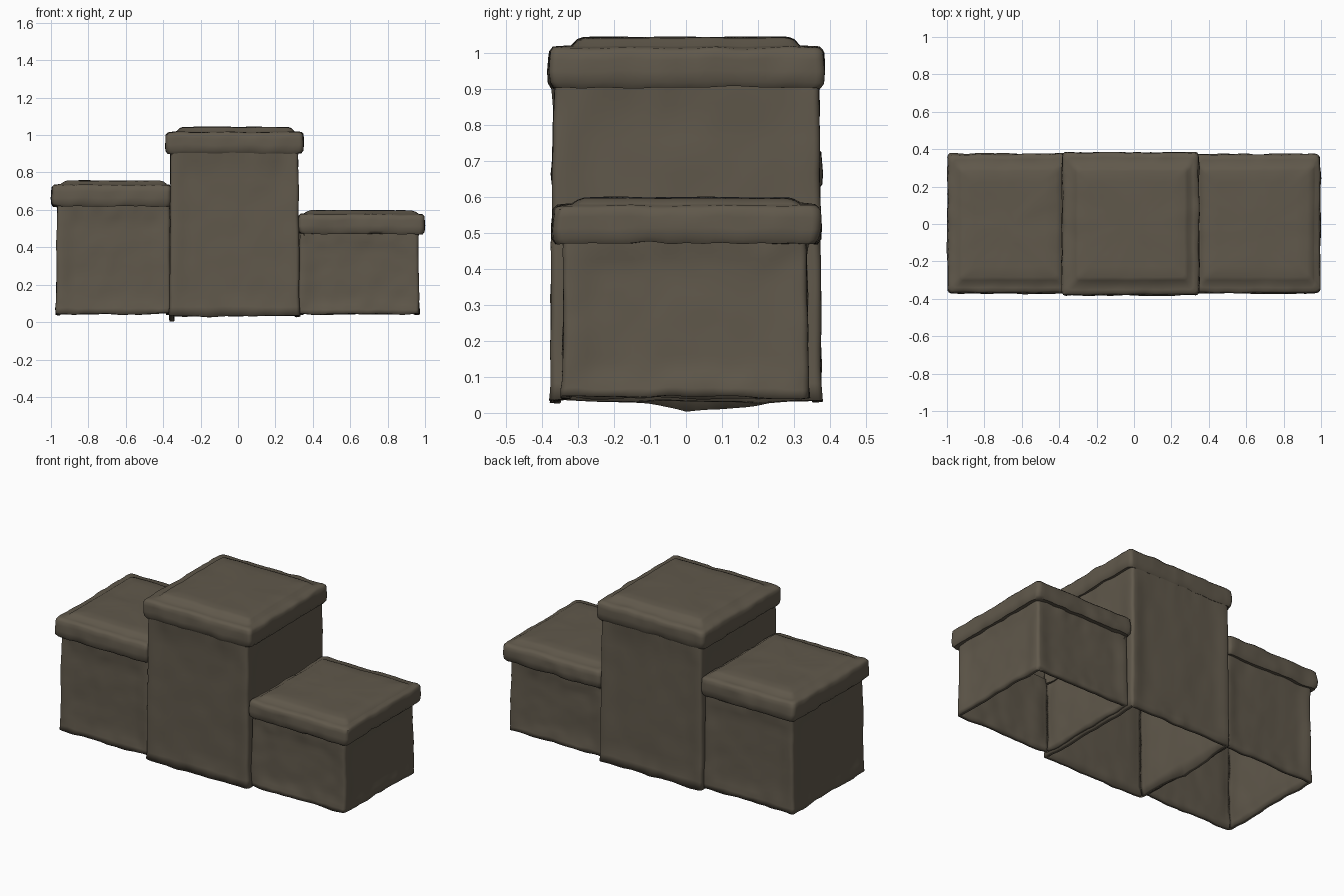
import bpy, bmesh, math
from mathutils import Vector, noise

if "Cube" in bpy.data.objects:
    bpy.data.objects.remove(bpy.data.objects["Cube"])

stone = bpy.data.materials.new("dull brown stone")
stone.diffuse_color = (0.118, 0.099, 0.071, 1)
stone.use_nodes = True
stone.node_tree.nodes["Principled BSDF"].inputs["Base Color"].default_value = stone.diffuse_color

SIDE, CORNER = 26, 4      # points along each side / around each corner


def smooth(t):
    t = max(0.0, min(1.0, t))
    return t * t * (3 - 2 * t)


def ring(rect, z, r, bow=0.0):
    """Rounded rectangle, counter-clockwise; bow sinks the middle of each side."""
    x0, x1, y0, y1 = rect
    centres = [(x1 - r, y0 + r, -90), (x1 - r, y1 - r, 0),
               (x0 + r, y1 - r, 90), (x0 + r, y0 + r, 180)]
    pts = []
    for k, (cx, cy, a0) in enumerate(centres):
        for i in range(CORNER + 1):
            a = math.radians(a0 + 90 * i / CORNER)
            pts.append(Vector((cx + r * math.cos(a), cy + r * math.sin(a), z)))
        nx, ny, _ = centres[(k + 1) % 4]
        a = math.radians(a0 + 90)
        out = Vector((math.cos(a), math.sin(a), 0))
        for i in range(1, SIDE):
            t = i / SIDE
            p = Vector((cx + (nx - cx) * t, cy + (ny - cy) * t, z)) + out * r
            pts.append(p - out * bow * smooth(min(t, 1 - t) / 0.14))
    return pts


def grow(rect, d):
    x0, x1, y0, y1 = rect
    return (x0 - d, x1 + d, y0 - d, y1 + d)


def weather(p, base, rough):
    """Worn, slightly lumpy surface with a ragged bottom edge."""
    q = p + noise.noise_vector(p * 7) * 0.004 + noise.noise_vector(p * 15) * 0.007 * rough
    if p.z < base + 0.01:
        q.z = p.z + noise.noise(p * 9) * 0.009
        # drooping lump under the left dividing wall
        if abs(p.x + 0.355) < 0.03 and base < 0.038:
            reach = 0.1 if p.y < 0 else 0.3
            q.z -= 0.033 * max(0, 1 - abs(p.y) / reach)
    return q


def block(name, body, cap, crown, base, z_cap, z_rim, z_top):
    rings = []            # (points, roughness)
    # rounded bottom lip, then wall rows with a shallow sunken panel on each face
    rows = 18
    for i in range(rows + 1):
        t = i / rows
        z = base + (z_cap - base) * t
        edge = smooth(min(z - base, z_cap - z) / 0.1)
        rings.append((ring(grow(body, 0.007 * (1 - t)), z, 0.018, 0.009 * edge),
                      1 - 0.7 * edge))
    # overhanging lid
    h = z_rim - z_cap
    for d, f in ((-0.01, -0.02), (0, 0.12), (0.002, 0.4), (0, 0.7), (-0.002, 0.9), (-0.012, 1.0)):
        rings.append((ring(grow(cap, d), z_cap + h * f, 0.025), 0.8))
    rings.append((ring(grow(cap, -0.03), z_rim + 0.003, 0.02), 0.3))
    # low crown on the lid
    for d, z in ((0.012, z_rim + 0.006), (-0.004, z_top - 0.007), (-0.022, z_top - 0.001),
                 (-0.08, z_top), (-0.14, z_top), (-0.2, z_top), (-0.24, z_top)):
        rings.append((ring(grow(crown, d), z, 0.02), 0.2))

    bm = bmesh.new()
    loops = [[bm.verts.new(weather(p, base, rough)) for p in pts] for pts, rough in rings]
    for a, b in zip(loops, loops[1:]):
        n = len(a)
        for i in range(n):
            j = (i + 1) % n
            bm.faces.new((a[i], a[j], b[j], b[i]))
    bm.faces.new(loops[-1])
    mesh = bpy.data.meshes.new(name)
    bm.to_mesh(mesh)
    bm.free()
    mesh.materials.append(stone)
    ob = bpy.data.objects.new(name, mesh)
    bpy.context.collection.objects.link(ob)
    bpy.ops.object.select_all(action='DESELECT')
    ob.select_set(True)
    bpy.context.view_layer.objects.active = ob
    bpy.ops.object.shade_smooth_by_angle(angle=math.radians(50))
    # thin hollow shell, open underneath
    shell = ob.modifiers.new("shell", 'SOLIDIFY')
    shell.thickness = 0.024
    shell.offset = -1


# three podium steps
block("centre_step", (-0.36, 0.322, -0.37, 0.37), (-0.385, 0.348, -0.381, 0.383),
      (-0.315, 0.29, -0.305, 0.305), 0.034, 0.905, 1.013, 1.043)
block("left_step", (-0.967, -0.366, -0.345, 0.345), (-0.996, -0.358, -0.371, 0.375),
      (-0.935, -0.395, -0.305, 0.305), 0.043, 0.62, 0.732, 0.756)
block("right_step", (0.328, 0.963, -0.338, 0.335), (0.325, 0.995, -0.37, 0.372),
      (0.37, 0.95, -0.305, 0.305), 0.043, 0.473, 0.575, 0.598)
